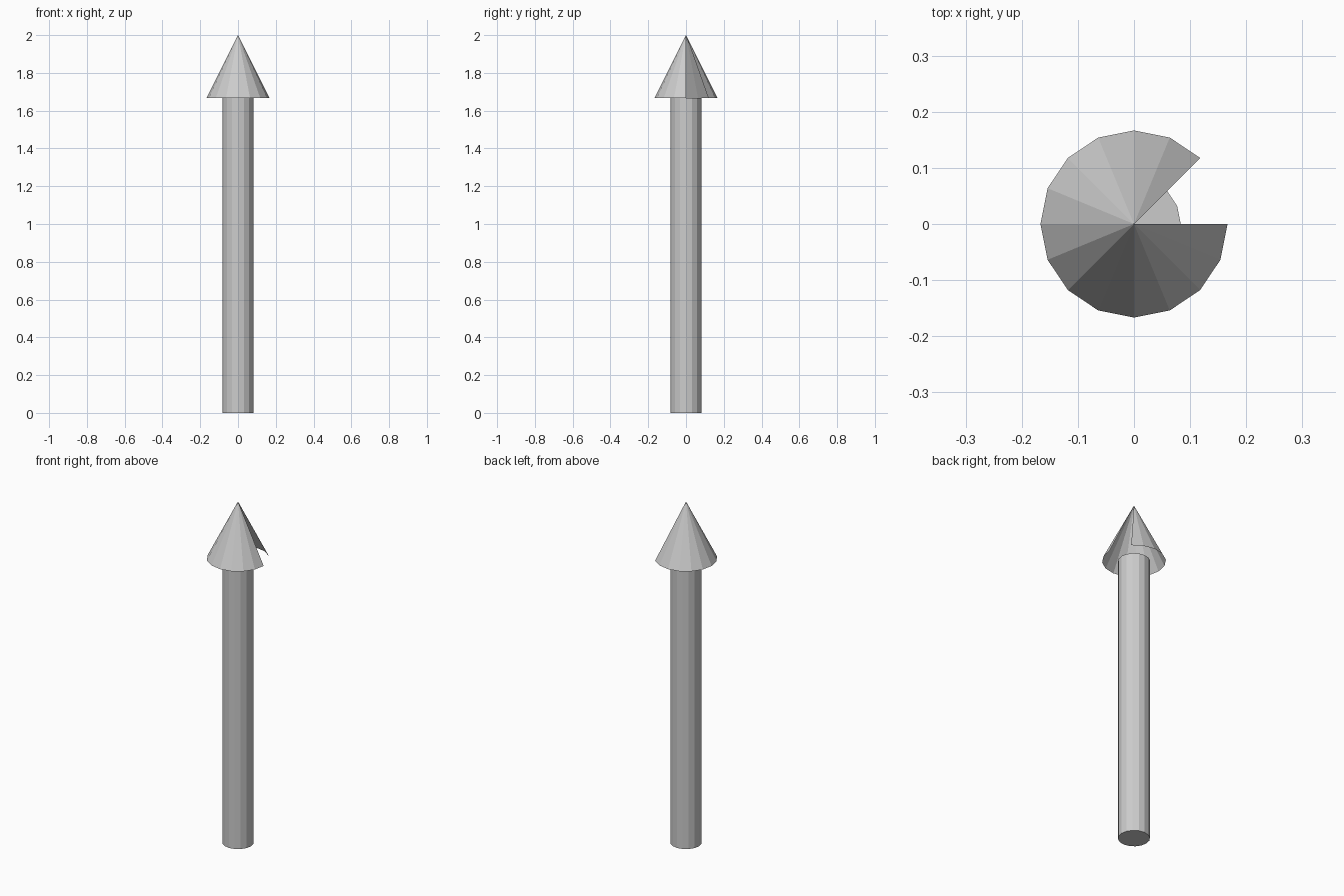
import bpy, bmesh, math

if "Cube" in bpy.data.objects:
    bpy.data.objects.remove(bpy.data.objects["Cube"])

SIDES = 16
R_SHAFT, R_HEAD = 1 / 12, 1 / 6
Z_HEAD, Z_TIP = 5 / 3, 2.0


def ring(bm, radius, z, count=SIDES):
    step = 2 * math.pi / SIDES
    return [bm.verts.new((radius * math.cos(i * step), radius * math.sin(i * step), z))
            for i in range(count)]


def finish(bm, name):
    mesh = bpy.data.meshes.new(name)
    bm.to_mesh(mesh)
    bm.free()
    obj = bpy.data.objects.new(name, mesh)
    bpy.context.collection.objects.link(obj)
    return obj


# Shaft: closed 16-sided cylinder
bm = bmesh.new()
low, high = ring(bm, R_SHAFT, 0), ring(bm, R_SHAFT, Z_HEAD)
for i in range(SIDES):
    j = (i + 1) % SIDES
    bm.faces.new((low[i], low[j], high[j], high[i]))
bm.faces.new(low[::-1])
bm.faces.new(high)
finish(bm, "arrow_shaft")

# Head: hollow open cone, with the two segments from 0 to 45 degrees missing
bm = bmesh.new()
rim = ring(bm, R_HEAD, Z_HEAD)
tip = bm.verts.new((0, 0, Z_TIP))
for i in range(2, SIDES):
    bm.faces.new((rim[i], rim[(i + 1) % SIDES], tip))
bm.verts.remove(rim[1])
finish(bm, "arrow_head")
